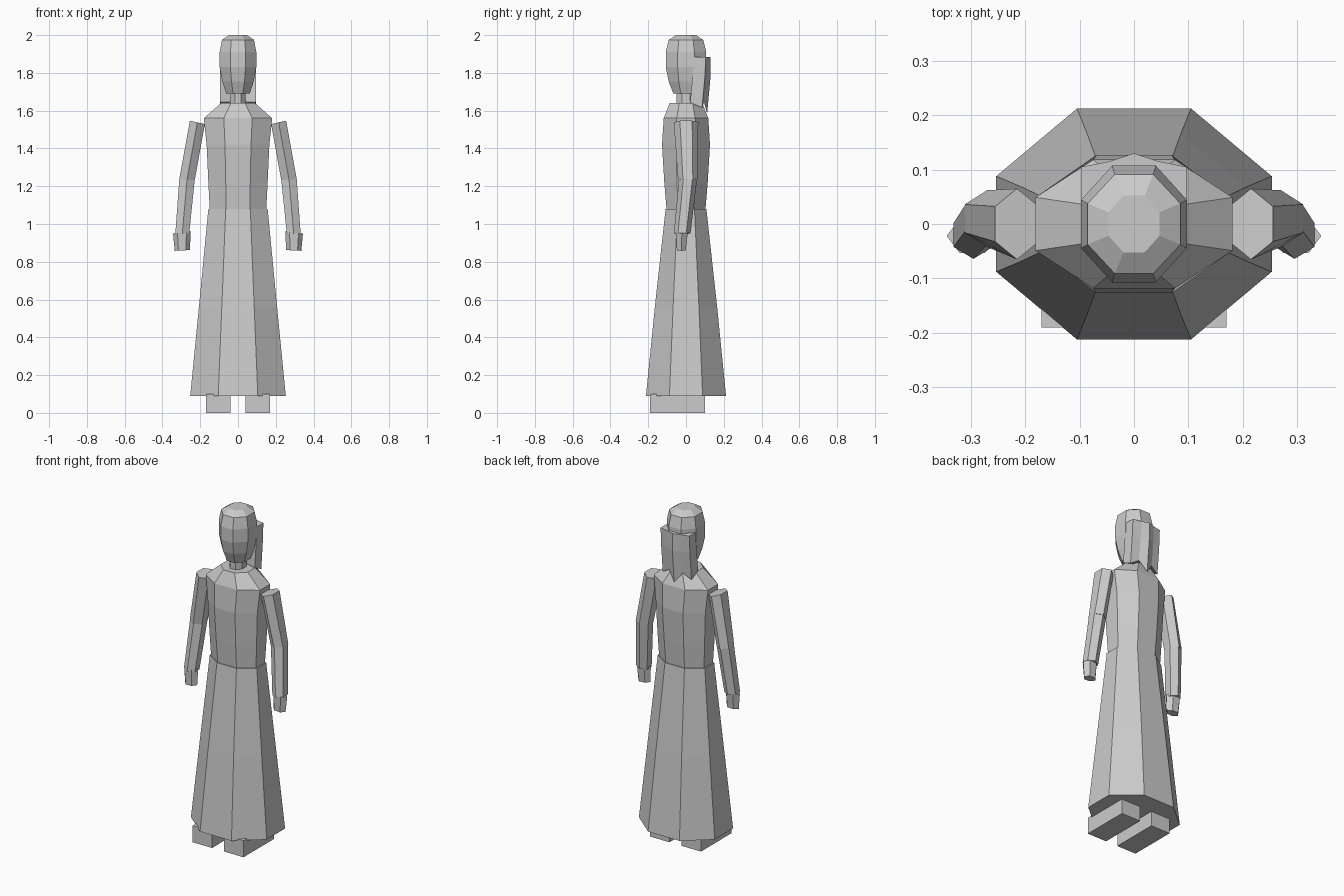
import bpy, bmesh
from math import cos, sin, pi

if "Cube" in bpy.data.objects:
    bpy.data.objects.remove(bpy.data.objects["Cube"])


def loft(name, rings):
    """Skin a list of equal-length vertex rings and cap both ends."""
    bm = bmesh.new()
    loops = [[bm.verts.new(p) for p in ring] for ring in rings]
    n = len(loops[0])
    for a, b in zip(loops, loops[1:]):
        for i in range(n):
            j = (i + 1) % n
            bm.faces.new((a[i], a[j], b[j], b[i]))
    bm.faces.new(loops[0])
    bm.faces.new(loops[-1])
    bmesh.ops.recalc_face_normals(bm, faces=bm.faces)
    me = bpy.data.meshes.new(name)
    bm.to_mesh(me)
    bm.free()
    ob = bpy.data.objects.new(name, me)
    bpy.context.collection.objects.link(ob)
    return ob


def octagon(z, hx, hy, cy=0.0):
    """Octagon with flat sides facing the axes, given half widths."""
    k = cos(pi / 8)
    return [(hx / k * cos(pi / 8 + i * pi / 4),
             cy + hy / k * sin(pi / 8 + i * pi / 4), z) for i in range(8)]


def hexagon(c, hx, hy, side, turn, tilt=0.0):
    """Hexagon around centre c; tilt raises the outer side."""
    pts = []
    for i in range(6):
        a = turn + i * pi / 3
        dx, dy = hx * cos(a), hy * sin(a)
        pts.append((side * (c[0] + dx), c[1] + dy, c[2] + tilt * dx))
    return pts


# Long flared skirt and bodice
loft("skirt", [octagon(0.09, 0.253, 0.212), octagon(0.56, 0.207, 0.165),
               octagon(1.08, 0.157, 0.108)])
loft("bodice", [octagon(1.04, 0.148, 0.10), octagon(1.22, 0.157, 0.115),
                octagon(1.42, 0.166, 0.127), octagon(1.56, 0.181, 0.118),
                octagon(1.64, 0.09, 0.086)])

# Neck and head
loft("neck", [octagon(1.60, 0.042, 0.05), octagon(1.72, 0.04, 0.05)])
loft("head", [octagon(1.69, 0.062, 0.067), octagon(1.755, 0.083, 0.092),
              octagon(1.83, 0.097, 0.107), octagon(1.91, 0.097, 0.107),
              octagon(1.975, 0.085, 0.091), octagon(2.0, 0.047, 0.052)])

# Long hair hanging behind the head, with a centre ridge and pointed hem
hair = []
for front, edge, back, z in ((0.045, 0.105, 0.13, 1.885),
                             (0.035, 0.10, 0.13, 1.78),
                             (0.022, 0.085, 0.112, 1.615)):
    drop = 0.03 if z < 1.7 else 0.0
    hair.append([(-0.096, front, z + drop), (-0.096, edge, z), (-0.045, edge + 0.01, z + drop),
                 (0, back, z - drop), (0.045, edge + 0.01, z + drop), (0.096, edge, z),
                 (0.096, front, z + drop), (0, front + 0.03, z + drop)])
loft("hair", hair)

# Mirrored arms, hands and feet
for side, label in ((1, "left"), (-1, "right")):
    V, H = pi / 2, 0.0
    loft(f"{label}_upper_arm", [hexagon((0.215, 0, 1.538), 0.046, 0.065, side, V, 0.22),
                                hexagon((0.27, 0.01, 1.235), 0.047, 0.052, side, V, 0.1)])
    loft(f"{label}_forearm", [hexagon((0.27, 0.01, 1.235), 0.047, 0.048, side, V, 0.1),
                              hexagon((0.295, -0.02, 0.95), 0.042, 0.044, side, V, 0.1)])
    loft(f"{label}_hand", [hexagon((0.297, -0.022, 0.955), 0.047, 0.036, side, H, -0.1),
                           hexagon((0.295, -0.025, 0.86), 0.04, 0.027, side, H, -0.05)])
    x0, x1 = side * 0.04, side * 0.17
    loft(f"{label}_foot", [[(x0, -0.19, z), (x1, -0.19, z), (x1, 0.10, z), (x0, 0.10, z)]
                           for z in (0.0, 0.10)])
